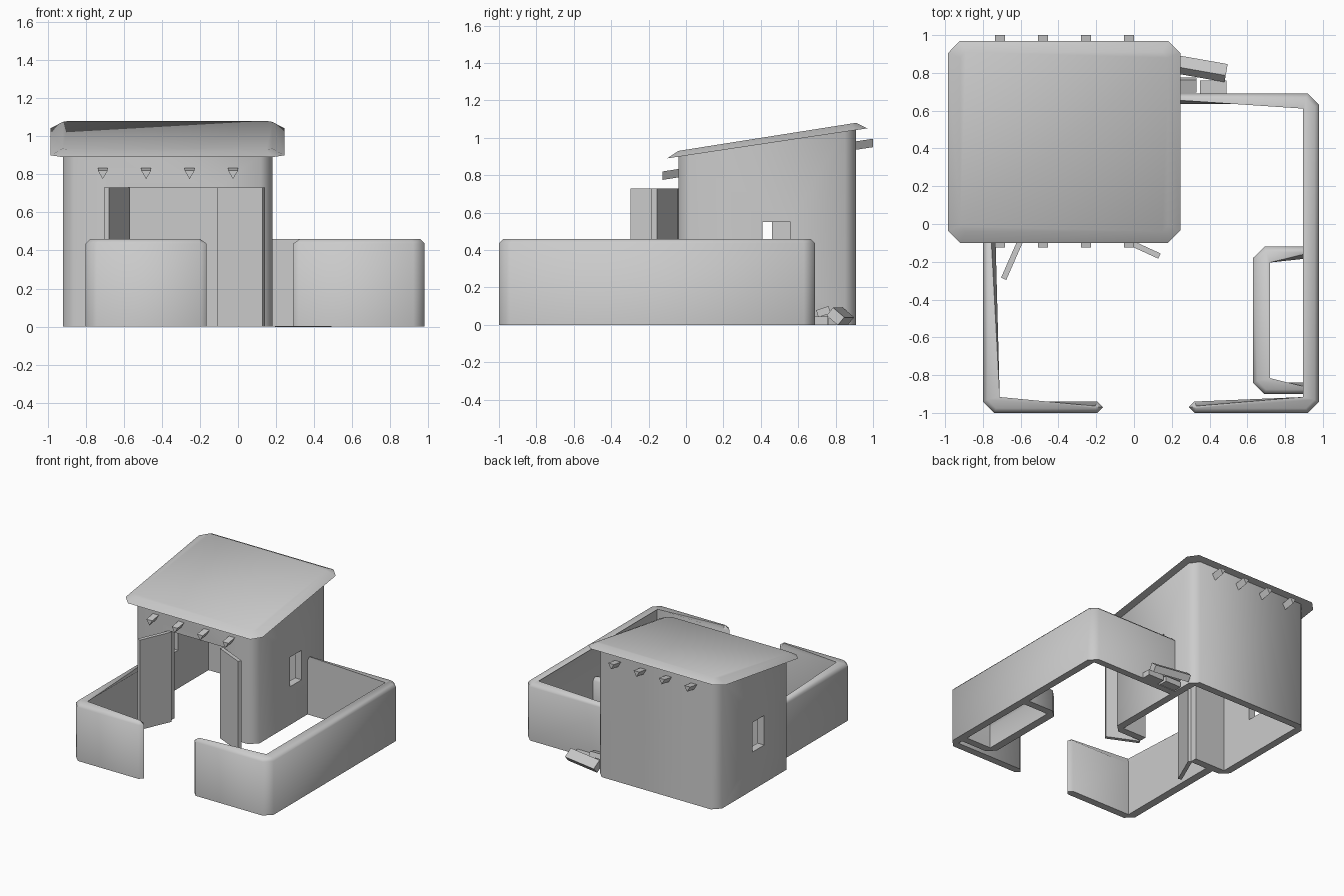
import bpy, bmesh, math
from mathutils import Vector, Matrix

if "Cube" in bpy.data.objects:
    bpy.data.objects.remove(bpy.data.objects["Cube"])


def finish(name, bm, angle=None):
    bmesh.ops.recalc_face_normals(bm, faces=bm.faces)
    me = bpy.data.meshes.new(name)
    bm.to_mesh(me)
    bm.free()
    ob = bpy.data.objects.new(name, me)
    bpy.context.collection.objects.link(ob)
    if angle:
        smooth(ob, angle)
    return ob


def smooth(ob, angle):
    bpy.ops.object.select_all(action='DESELECT')
    ob.select_set(True)
    bpy.context.view_layer.objects.active = ob
    bpy.ops.object.shade_smooth_by_angle(angle=math.radians(angle))


def loft(bm, low, high):
    """Closed solid between two outlines with equal point counts."""
    a = [bm.verts.new(p) for p in low]
    b = [bm.verts.new(p) for p in high]
    n = len(a)
    bm.faces.new(a[::-1])
    bm.faces.new(b)
    for i in range(n):
        j = (i + 1) % n
        bm.faces.new((a[i], a[j], b[j], b[i]))


def octagon(x0, x1, y0, y1, c):
    return [(x0 + c, y0), (x1 - c, y0), (x1, y0 + c), (x1, y1 - c),
            (x1 - c, y1), (x0 + c, y1), (x0, y1 - c), (x0, y0 + c)]


def low_wall(name, outline, h):
    """Mud wall with a chamfered, smooth shaded top."""
    bm = bmesh.new()
    loft(bm, [(x, y, 0) for x, y in outline], [(x, y, h) for x, y in outline])
    top = [e for e in bm.edges if all(v.co.z > h - 1e-4 for v in e.verts)]
    bmesh.ops.bevel(bm, geom=top, offset=0.024, segments=1, affect='EDGES')
    return finish(name, bm, 55)


def box(name, size, loc, rot=(0, 0, 0)):
    bm = bmesh.new()
    bmesh.ops.create_cube(bm, size=1)
    ob = finish(name, bm)
    ob.data.transform(Matrix.Diagonal((*size, 1)))
    ob.location, ob.rotation_euler = loc, rot
    return ob


def cut(ob, cutter):
    m = ob.modifiers.new("cut", 'BOOLEAN')
    m.operation, m.solver, m.object = 'DIFFERENCE', 'EXACT', cutter
    bpy.context.view_layer.update()
    ev = ob.evaluated_get(bpy.context.evaluated_depsgraph_get())
    me = bpy.data.meshes.new_from_object(ev)
    ob.modifiers.clear()
    ob.data = me
    bpy.data.objects.remove(cutter)


def under(y):
    return 0.89 + 0.15 * (y + 0.10)


def over(y):
    return 0.93 + 0.158 * (y + 0.04)


# House walls: chamfered shell with a sloping top
bm = bmesh.new()
plan = octagon(-0.92, 0.18, -0.04, 0.91, 0.06)
loft(bm, [(x, y, 0) for x, y in plan], [(x, y, under(y) + 0.008) for x, y in plan])
house = finish("house_walls", bm)
cut(house, box("room_cutter", (0.98, 0.83, 3), (-0.37, 0.435, 0.5)))
# Doorway and side windows
cut(house, box("door_cutter", (0.49, 0.2, 1.46), (-0.34, -0.01, 0)))
cut(house, box("right_window_cutter", (0.2, 0.15, 0.24), (0.15, 0.485, 0.43)))
cut(house, box("left_window_cutter", (0.2, 0.15, 0.24), (-0.89, 0.385, 0.43)))
smooth(house, 55)

# Roof slab with sloped eaves
bm = bmesh.new()
loft(bm, [(x, y, under(y)) for x, y in octagon(-0.985, 0.245, -0.10, 0.97, 0.065)],
     [(x, y, over(y)) for x, y in octagon(-0.92, 0.18, -0.04, 0.91, 0.03)])
finish("roof", bm, 50)

# Triangular roof beams poking through both walls
for i in range(4):
    x = -0.71 + i * 0.228
    bm = bmesh.new()
    rows = []
    for y, z in ((-0.125, 0.82), (1.0, 0.995)):
        rows.append([(x - 0.026, y, z), (x, y, z - 0.045), (x + 0.026, y, z)])
    loft(bm, *rows)
    finish(f"roof_beam_{i + 1}", bm)

# Open double doors
for name, a, b in (("left_door", (-0.58, -0.04), (-0.69, -0.29)),
                   ("right_door", (-0.105, -0.06), (0.135, -0.17))):
    a, b = Vector(a), Vector(b)
    d, mid = b - a, (a + b) / 2
    box(name, (d.length, 0.03, 0.73), (mid.x, mid.y, 0.365),
        (0, 0, math.atan2(d.y, d.x)))

# Yard walls
low_wall("left_yard_wall", [
    (-0.80, 0), (-0.80, -0.94), (-0.74, -1), (-0.195, -1), (-0.165, -0.97),
    (-0.195, -0.94), (-0.735, -0.94), (-0.735, 0)], 0.46)
low_wall("right_yard_wall", [
    (0.15, 0.635), (0.92, 0.635), (0.92, -0.94), (0.32, -0.94), (0.29, -0.97),
    (0.32, -1), (0.92, -1), (0.98, -0.94), (0.98, 0.63), (0.92, 0.69), (0.15, 0.69)], 0.46)

# Low pen against the right wall
low_wall("pen_wall", [
    (0.94, -0.12), (0.69, -0.12), (0.63, -0.18), (0.63, -0.84), (0.69, -0.90),
    (0.94, -0.90), (0.94, -0.84), (0.695, -0.84), (0.695, -0.18), (0.94, -0.18)], 0.2)

# Loose blocks behind the yard wall
box("block_1", (0.14, 0.07, 0.045), (0.42, 0.725, 0.0225))
box("block_2", (0.14, 0.07, 0.045), (0.26, 0.73, 0.0225))
box("block_top", (0.14, 0.07, 0.04), (0.26, 0.735, 0.07), (math.radians(18), 0, 0))
box("leaning_block", (0.30, 0.08, 0.055), (0.34, 0.825, 0.045),
    (math.radians(-40), 0, math.radians(-10)))
